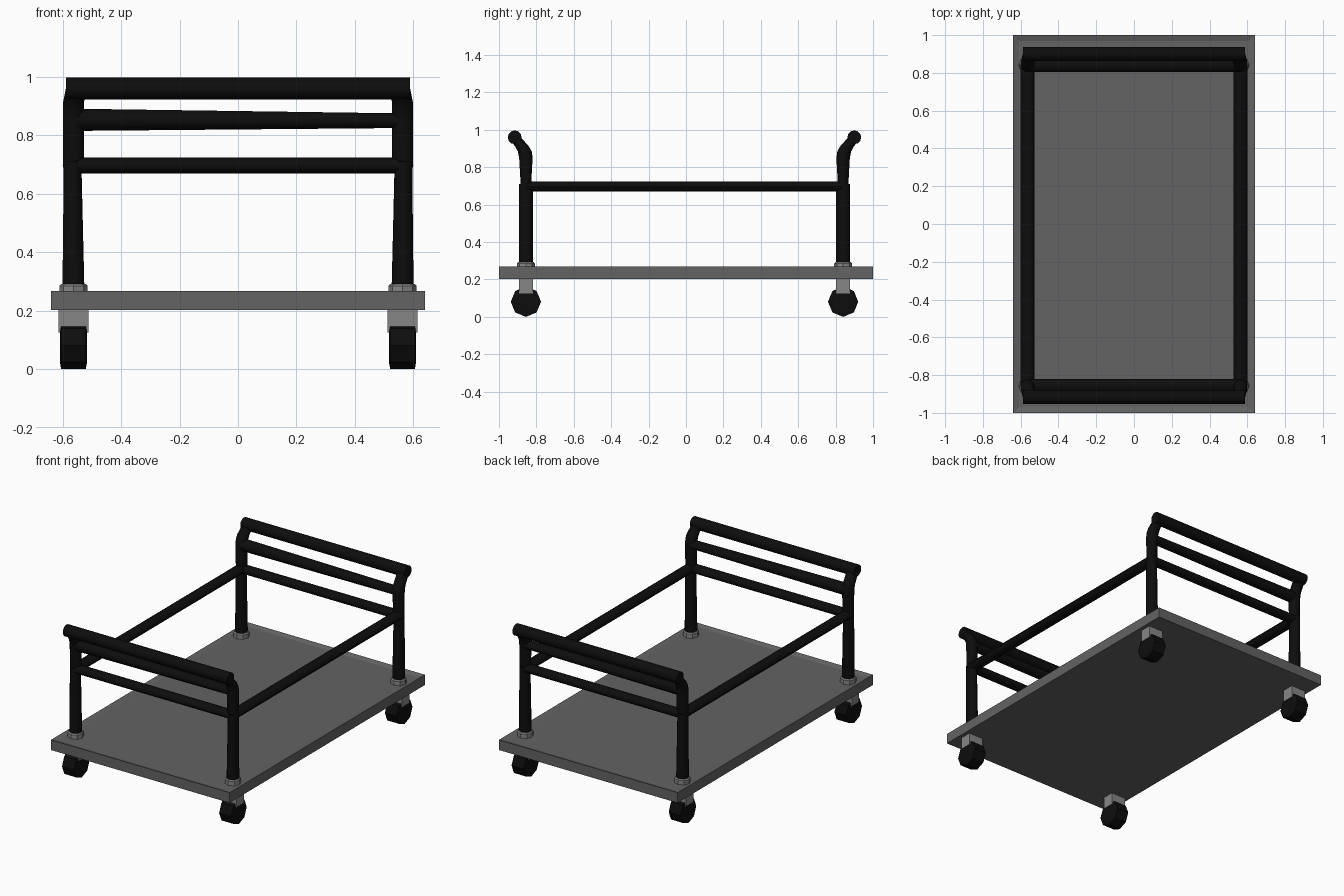
import bpy, bmesh
from math import cos, sin, pi
from mathutils import Vector

if "Cube" in bpy.data.objects:
    bpy.data.objects.remove(bpy.data.objects["Cube"], do_unlink=True)


def material(name, value):
    m = bpy.data.materials.new(name)
    m.use_nodes = True
    colour = (value, value, value, 1)
    m.diffuse_color = colour
    m.node_tree.nodes["Principled BSDF"].inputs["Base Color"].default_value = colour
    return m


BLACK = material("black rubber", 0.004)
GREY = material("deck grey", 0.125)
STEEL = material("light steel", 0.24)


def finish(bm, name, mat, smooth=False):
    bmesh.ops.recalc_face_normals(bm, faces=bm.faces)
    mesh = bpy.data.meshes.new(name)
    bm.to_mesh(mesh)
    bm.free()
    mesh.materials.append(mat)
    ob = bpy.data.objects.new(name, mesh)
    bpy.context.collection.objects.link(ob)
    if smooth:
        bpy.ops.object.select_all(action='DESELECT')
        ob.select_set(True)
        bpy.context.view_layer.objects.active = ob
        bpy.ops.object.shade_smooth_by_angle(angle=0.7)
    return ob


def box(name, centre, size, mat):
    bm = bmesh.new()
    bmesh.ops.create_cube(bm, size=1)
    for v in bm.verts:
        v.co = Vector(centre) + v.co * Vector(size)
    return finish(bm, name, mat)


def tube(name, rings, u, w, mat, sides=12, smooth=True):
    """Loft elliptical rings of (centre, radius along u, radius along w)."""
    bm = bmesh.new()
    u, w = Vector(u), Vector(w)
    loops = []
    for c, ru, rw in rings:
        angles = [2 * pi * i / sides for i in range(sides)]
        loops.append([bm.verts.new(Vector(c) + u * ru * cos(a) + w * rw * sin(a))
                      for a in angles])
    for a, b in zip(loops, loops[1:]):
        for i in range(sides):
            j = (i + 1) % sides
            bm.faces.new((a[i], a[j], b[j], b[i]))
    bm.faces.new(loops[0])
    bm.faces.new(loops[-1])
    return finish(bm, name, mat, smooth)


X, Y, Z = (1, 0, 0), (0, 1, 0), (0, 0, 1)
PX, PY, SHIFT = 0.563, 0.848, -0.008   # post positions

# Deck with a shallow recessed top
bm = bmesh.new()
bmesh.ops.create_cube(bm, size=1)
for v in bm.verts:
    v.co = Vector((v.co.x * 1.28, v.co.y * 2, 0.235 + v.co.z * 0.066))
top = [f for f in bm.faces if f.normal.z > 0.9]
bmesh.ops.inset_region(bm, faces=top, thickness=0.045)
for v in top[0].verts:
    v.co.z -= 0.01
finish(bm, "deck", GREY)

for end, sy in (("front", -1), ("back", 1)):
    y = SHIFT + sy * PY
    ytop = y + sy * 0.06

    for side, sx in (("left", 1), ("right", -1)):
        x = sx * PX
        tag = f"{end}_{side}_"
        # Lower post, collar and bent handle upright
        tube(tag + "post", [((x, y, 0.25), 0.038, 0.038),
                            ((x + sx * 0.003, y, 0.71), 0.03, 0.038)], X, Y, BLACK)
        tube(tag + "collar", [((x, y, 0.25), 0.048, 0.048),
                              ((x, y, 0.285), 0.048, 0.048),
                              ((x, y, 0.292), 0.042, 0.042)], X, Y, STEEL, 8, False)
        tube(tag + "upright", [((x, y, 0.69), 0.036, 0.027),
                               ((x, y, 0.85), 0.036, 0.036),
                               ((x, y + sy * 0.006, 0.885), 0.036, 0.037),
                               ((x, y + sy * 0.02, 0.91), 0.036, 0.037),
                               ((x - sx * 0.008, ytop, 0.96), 0.034, 0.033)],
             X, Y, BLACK)
        # Caster fork and eight-sided wheel
        box(tag + "fork", (x, y, 0.165), (0.104, 0.076, 0.08), STEEL)
        tube(tag + "wheel", [((x + dx, y, 0.081), r, r) for dx, r in
                             ((-0.046, 0.06), (-0.042, 0.081),
                              (0.042, 0.081), (0.046, 0.06))], Y, Z, BLACK, 8, False)

    # Cross bars
    tube(end + "_top_bar", [((-0.588, ytop, 0.96), 0.037, 0.037),
                            ((0.588, ytop, 0.96), 0.037, 0.037)], Y, Z, BLACK)
    tube(end + "_middle_bar", [((-PX, y, 0.853), 0.036, 0.038),
                               ((PX, y, 0.85), 0.036, 0.025)], Y, Z, BLACK)
    tube(end + "_lower_bar", [((-PX, y, 0.697), 0.034, 0.027),
                              ((PX, y, 0.697), 0.034, 0.027)], Y, Z, BLACK)

# Side rails
for side, sx in (("left", 1), ("right", -1)):
    tube(side + "_rail", [((sx * PX, SHIFT - PY, 0.697), 0.037, 0.027),
                          ((sx * PX, SHIFT + PY, 0.697), 0.037, 0.027)], X, Z, BLACK)
